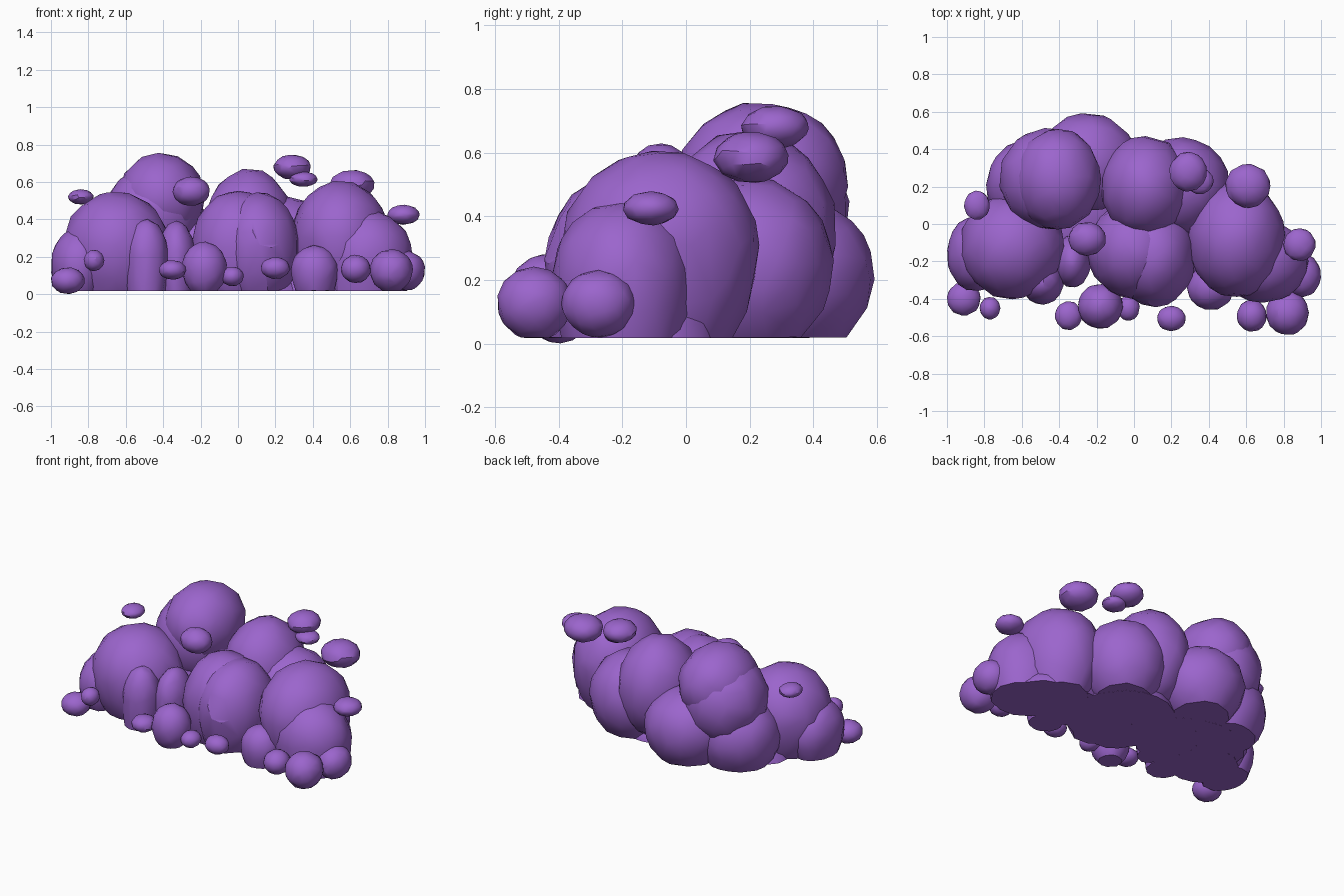
import bpy, bmesh, random
from mathutils import Vector
from math import radians

random.seed(4)
BASE = 0.018  # height of the flat underside

if "Cube" in bpy.data.objects:
    bpy.data.objects.remove(bpy.data.objects["Cube"], do_unlink=True)

purple = bpy.data.materials.new("soft_purple")
purple.use_nodes = True
colour = (0.33, 0.13, 0.61, 1)
purple.diffuse_color = colour
purple.node_tree.nodes["Principled BSDF"].inputs["Base Color"].default_value = colour


def puff(name, centre, radii, drop=1.1, keep=0.6, cut=True):
    """An uneven ellipsoid, trimmed flat at the base; drop steepens its lower half."""
    bm = bmesh.new()
    bmesh.ops.create_icosphere(bm, subdivisions=3, radius=1)
    for v in bm.verts:
        unit = v.co * random.uniform(0.985, 1.02)
        if unit.z < 0:
            unit.z *= drop
        v.co = Vector(c + r * u for c, r, u in zip(centre, radii, unit))
    if cut:
        result = bmesh.ops.bisect_plane(
            bm, geom=bm.verts[:] + bm.edges[:] + bm.faces[:],
            plane_co=(0, 0, BASE), plane_no=(0, 0, 1), clear_inner=True)
        rim = [e for e in result["geom_cut"] if isinstance(e, bmesh.types.BMEdge)]
        if rim:
            bmesh.ops.holes_fill(bm, edges=rim)
        bmesh.ops.recalc_face_normals(bm, faces=bm.faces[:])
    mesh = bpy.data.meshes.new(name)
    bm.to_mesh(mesh)
    bm.free()
    mesh.materials.append(purple)
    obj = bpy.data.objects.new(name, mesh)
    bpy.context.collection.objects.link(obj)
    bpy.ops.object.select_all(action="DESELECT")
    obj.select_set(True)
    bpy.context.view_layer.objects.active = obj
    # Irregular facets, softly shaded
    thin = obj.modifiers.new("thin", "DECIMATE")
    thin.ratio = keep
    bpy.ops.object.modifier_apply(modifier=thin.name)
    bpy.ops.object.shade_smooth_by_angle(angle=radians(30))


def wisp(name, centre, radii):
    puff(name, centre, radii, drop=1, keep=0.4, cut=False)


# Low core joining the billows into one flat underside
puff("right_core", (-.42, .02, .01), (.36, .3, .18))
puff("centre_core", (.1, 0, .01), (.32, .34, .18))
puff("left_core", (.5, -.1, .01), (.33, .22, .18))

# Large billows forming the body
puff("right_front_billow", (-.65, -.12, .26), (.28, .28, .29), 1.25)
puff("right_crown_billow", (-.41, .24, .52), (.23, .27, .235))
puff("right_shoulder_billow", (-.46, .24, .42), (.26, .27, .26))
puff("right_back_billow", (-.53, .21, .2), (.26, .25, .25))
puff("back_billow", (-.25, .33, .22), (.27, .26, .24))
puff("centre_back_billow", (.06, .2, .36), (.24, .27, .31))
puff("left_back_billow", (.25, .2, .25), (.26, .26, .27))
puff("centre_front_billow", (0, -.14, .25), (.25, .26, .3), 1.2)
puff("centre_lead_billow", (.11, -.17, .25), (.22, .27, .295), 1.2)
puff("left_billow", (.55, -.08, .31), (.26, .31, .295), 1.4)
puff("left_end_billow", (.69, -.2, .21), (.24, .22, .24), 1.7)

# Medium puffs along the front and ends
puff("right_end_puff", (-.85, -.16, .16), (.15, .2, .195), 1.2)
puff("tall_front_puff", (-.49, -.31, .2), (.115, .12, .2), 2)
puff("short_front_puff", (-.33, -.2, .2), (.1, .14, .19), 2)
puff("centre_front_puff", (-.18, -.44, .14), (.12, .12, .14))
puff("left_front_puff", (.41, -.34, .13), (.125, .12, .13), 1.5)
puff("left_corner_puff", (.82, -.475, .13), (.115, .118, .11))
puff("left_end_puff", (.9, -.275, .13), (.1, .115, .1))

# Small wisps around the foot
wisp("left_foot_wisp", (.63, -.49, .135), (.08, .085, .075))
wisp("right_corner_wisp", (-.91, -.4, .073), (.09, .09, .071))
wisp("right_foot_wisp", (-.77, -.45, .18), (.055, .06, .056))
wisp("right_middle_wisp", (-.35, -.49, .13), (.073, .077, .052))
wisp("centre_foot_wisp", (-.03, -.45, .095), (.06, .067, .052))
wisp("left_middle_wisp", (.2, -.505, .14), (.077, .067, .058))

# Floating wisps above
wisp("front_floating_wisp", (-.25, -.08, .55), (.1, .09, .077))
wisp("right_floating_wisp", (-.84, .1, .52), (.068, .077, .04))
wisp("top_floating_wisp", (.29, .28, .68), (.1, .105, .066))
wisp("inner_floating_wisp", (.35, .23, .615), (.075, .07, .04))
wisp("left_floating_wisp", (.61, .205, .585), (.12, .117, .08))
wisp("left_end_wisp", (.885, -.11, .425), (.085, .087, .053))
